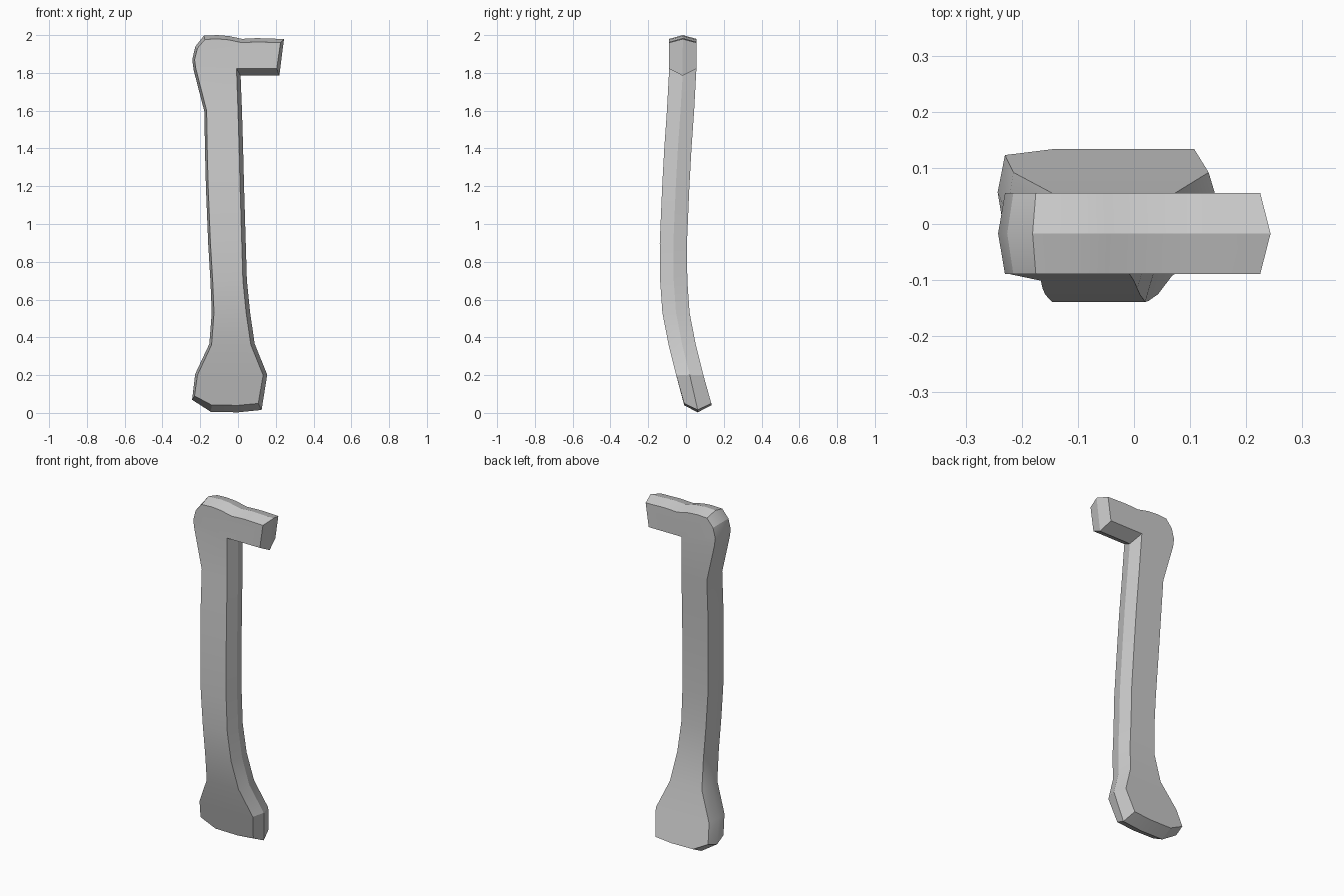
import bpy
import bmesh
from math import radians
from mathutils import Vector

default_cube = bpy.data.objects.get("Cube")
if default_cube:
    bpy.data.objects.remove(default_cube, do_unlink=True)

HALF_THICKNESS = 0.072

# Rows up the shaft: height, left edge, right edge of the flat faces
rows = [
    (0.2, -0.215, 0.133), (0.36, -0.14, 0.068), (0.53, -0.127, 0.043),
    (0.7, -0.134, 0.026), (0.9, -0.146, 0.02), (1.2, -0.158, 0.011),
    (1.4, -0.163, 0.006), (1.6, -0.166, 0), (1.822, -0.223, -0.008),
]
# Head with its side arm, from the left shoulder round to the arm's underside
head = [
    (-0.23, 1.87), (-0.215, 1.93), (-0.175, 1.977), (-0.11, 1.98),
    (-0.05, 1.975), (0.02, 1.96), (0.1, 1.964), (0.225, 1.96), (0.205, 1.822),
]
# Foot, from its right corner to its left corner
foot = [(0.107, 0.05), (0, 0.04), (-0.14, 0.042), (-0.23, 0.09)]

# Fore-and-aft bend of the shaft: height, y of the middle
bend = [
    (0.05, 0.062), (0.2, 0.02), (0.36, -0.02), (0.53, -0.053),
    (0.7, -0.065), (0.9, -0.067), (1.2, -0.054), (1.4, -0.043),
    (1.6, -0.029), (1.8, -0.017),
]


def bend_at(height):
    """Interpolate the bend at a height, held constant past both ends."""
    if height <= bend[0][0]:
        return bend[0][1]
    for (low, start), (high, end) in zip(bend, bend[1:]):
        if height <= high:
            return start + (end - start) * (height - low) / (high - low)
    return bend[-1][1]


def push_out(outline):
    """Offset the clockwise outline outwards to make the middle ridge."""
    result = []
    for i, point in enumerate(outline):
        before = (point - outline[i - 1]).normalized()
        after = (outline[(i + 1) % len(outline)] - point).normalized()
        normal_a = Vector((-before.y, before.x))
        normal_b = Vector((-after.y, after.x))
        mitre = (normal_a + normal_b) / (1 + normal_a.dot(normal_b))
        side = 0.021 if mitre.x > 0 else 0.012
        rise = 0.02 if mitre.y > 0 else 0.037
        # Only the flat arm end gets a shallower ridge
        if point.x > 0.2:
            side = 0.016
        result.append(point + Vector((mitre.x * side, mitre.y * rise)))
    return result


# Whole silhouette, clockwise as seen from the front
left = [(x, z) for z, x, _ in rows]
right = [(x, z) for z, _, x in reversed(rows)]
face_outline = [Vector(p) for p in left + head + right + foot]
ridge_outline = push_out(face_outline)

bm = bmesh.new()


def add_loop(outline, offset):
    return [bm.verts.new((p.x, bend_at(p.y) + offset, p.y)) for p in outline]


front = add_loop(face_outline, -HALF_THICKNESS)
ridge = add_loop(ridge_outline, 0)
back = add_loop(face_outline, HALF_THICKNESS)
count = len(front)

# Bevelled rim on both sides of the ridge
for loop in (front, back):
    for i in range(count):
        j = (i + 1) % count
        bm.faces.new((loop[i], loop[j], ridge[j], ridge[i]))

# Flat front and back: shaft strips, head and foot
first_right = len(rows) + len(head)
last_right = first_right + len(rows) - 1
for loop in (front, back):
    for i in range(len(rows) - 1):
        k = last_right - i
        bm.faces.new((loop[i], loop[i + 1], loop[k - 1], loop[k]))
    bm.faces.new(loop[len(rows) - 1:first_right + 1])
    bm.faces.new(loop[last_right:] + [loop[0]])

bmesh.ops.recalc_face_normals(bm, faces=bm.faces)
mesh = bpy.data.meshes.new("bent_handle")
bm.to_mesh(mesh)
bm.free()

handle = bpy.data.objects.new("bent_handle", mesh)
bpy.context.collection.objects.link(handle)

# Plain grey material
grey = bpy.data.materials.new("light_grey")
grey.use_nodes = True
colour = (0.6, 0.6, 0.6, 1)
grey.diffuse_color = colour
for node in grey.node_tree.nodes:
    if node.type == "BSDF_PRINCIPLED":
        node.inputs["Base Color"].default_value = colour
mesh.materials.append(grey)

# Smooth along the bend, crisp at the ridges
bpy.ops.object.select_all(action="DESELECT")
handle.select_set(True)
bpy.context.view_layer.objects.active = handle
bpy.ops.object.shade_smooth_by_angle(angle=radians(25))
